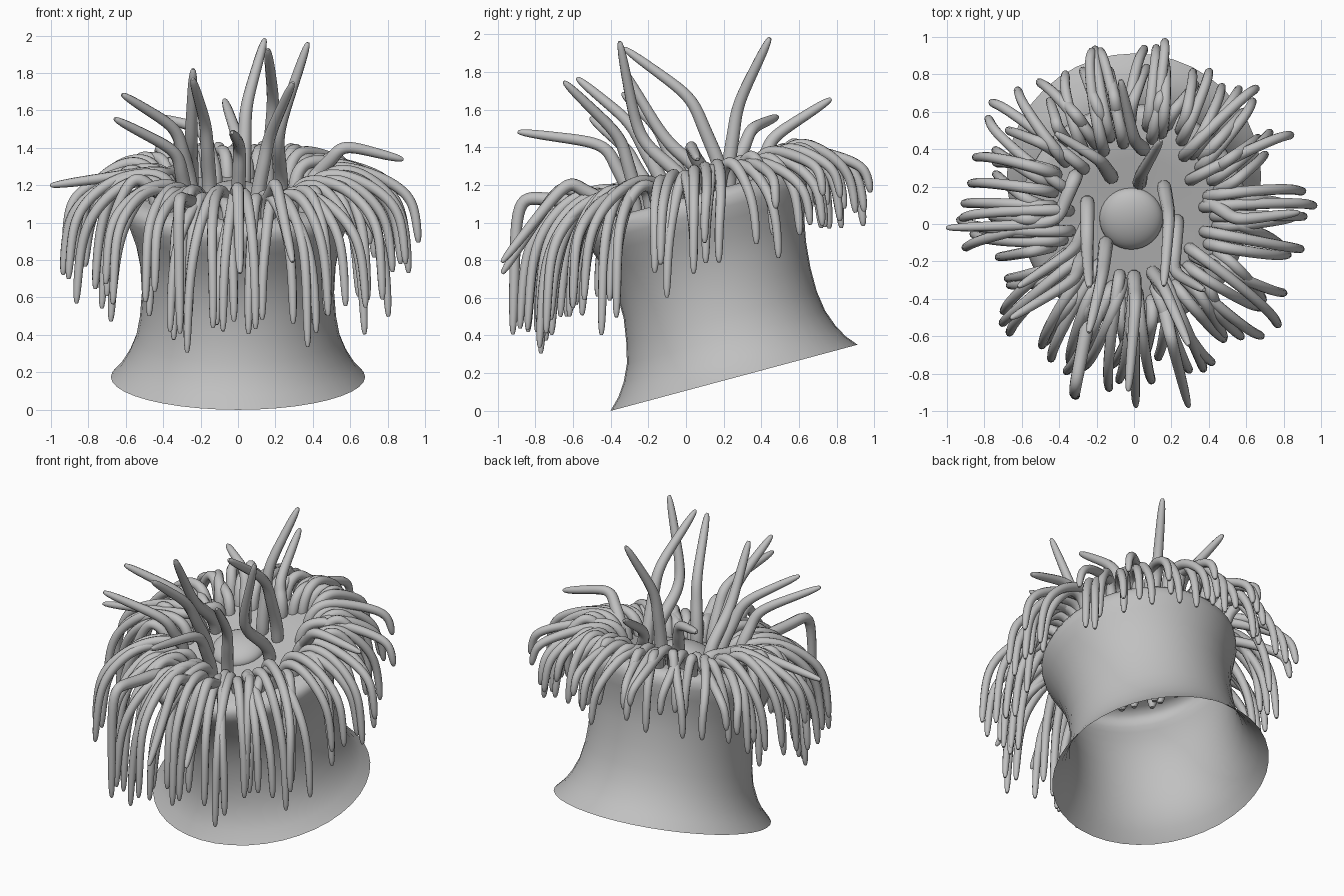
import bpy, bmesh, random
from math import sin, cos, pi, radians
from mathutils import Vector, Matrix

random.seed(4)
if "Cube" in bpy.data.objects:
    bpy.data.objects.remove(bpy.data.objects["Cube"])

grey = bpy.data.materials.new("soft_grey")
grey.use_nodes = True
colour = (0.53, 0.53, 0.53, 1)
grey.diffuse_color = colour
grey.node_tree.nodes["Principled BSDF"].inputs["Base Color"].default_value = colour

TILT = Matrix.Translation((0, 0.255, 0.175)) @ Matrix.Rotation(radians(15), 4, "X")


def add_mesh(name, bm, matrix):
    mesh = bpy.data.meshes.new(name)
    bm.to_mesh(mesh)
    bm.free()
    for p in mesh.polygons:
        p.use_smooth = True
    mesh.materials.append(grey)
    ob = bpy.data.objects.new(name, mesh)
    ob.matrix_world = matrix
    bpy.context.collection.objects.link(ob)


# Flared, open-bottomed column closed by the oral disc: (radius, height, lean)
profile = [(0.68, 0, 0), (0.625, 0.06, 0.005), (0.582, 0.13, 0.01),
           (0.545, 0.22, 0.015), (0.524, 0.33, 0.02), (0.514, 0.46, 0.03),
           (0.522, 0.6, 0.035), (0.545, 0.72, 0.035), (0.58, 0.82, 0.035),
           (0.605, 0.89, 0.035), (0.61, 0.94, 0.035), (0.59, 0.975, 0.035),
           (0.54, 0.992, 0.035), (0.34, 0.992, 0.03), (0.15, 0.985, 0.03)]
SIDES = 40
bm = bmesh.new()
rings = []
for r, h, lean in profile:
    rings.append([bm.verts.new((r * cos(2 * pi * i / SIDES),
                                r * sin(2 * pi * i / SIDES) + lean, h))
                  for i in range(SIDES)])
for a, b in zip(rings, rings[1:]):
    for i in range(SIDES):
        j = (i + 1) % SIDES
        bm.faces.new((a[i], a[j], b[j], b[i]))
bm.faces.new(rings[-1])
add_mesh("body_column", bm, TILT)

# Mouth dome in the middle of the disc
bm = bmesh.new()
bmesh.ops.create_uvsphere(bm, u_segments=32, v_segments=16, radius=0.17)
add_mesh("mouth_dome", bm, TILT @ Matrix.Translation((-0.015, 0.03, 0.985))
         @ Matrix.Diagonal((1, 1, 0.5, 1)))


# Tapered tentacles as bevelled curves
def tentacle(name, points, base, tip):
    cu = bpy.data.curves.new(name, "CURVE")
    cu.dimensions = "3D"
    cu.bevel_depth = 1
    cu.bevel_resolution = 3
    cu.resolution_u = 5
    cu.use_fill_caps = True
    pts = [Vector(p) for p in points]
    end = (pts[-1] - pts[-2]).normalized() * 0.014
    pts = [pts[0] - Vector((0, 0, 0.03))] + pts + [pts[-1] + end]
    sp = cu.splines.new("NURBS")
    last = len(pts) - 1
    sp.points.add(last)
    for i, p in enumerate(pts):
        sp.points[i].co = (*p, 1)
        sp.points[i].radius = base + (tip - base) * (i / last) ** 1.5
    sp.points[0].radius = base * 0.4
    sp.points[last].radius = tip * 0.45
    sp.order_u = 4
    sp.use_endpoint_u = True
    sp.use_smooth = True
    cu.materials.append(grey)
    bpy.context.collection.objects.link(bpy.data.objects.new(name, cu))


def disc_z(y):
    return 1.14 + 0.268 * (y - 0.03)


# Drooping rings: longer at the front, shorter at the back
def drooping(name, angle, root, reach, length):
    swing = random.uniform(-0.2, 0.16)

    def at(r, z, turn=0.0):
        a = angle + swing * turn
        return Vector((r * cos(a), 0.03 + r * sin(a), z))
    back = sin(angle)
    z0 = disc_z(0.03 + root * back)
    tip_z = 0.66 + 0.34 * back + random.uniform(-0.05, 0.17) + length
    top = z0 + 0.095 + 0.02 * back + random.uniform(-0.02, 0.03)
    fall = top - tip_z
    tentacle(name, [at(root, z0 - 0.04), at(root + 0.01, z0 + 0.08),
                    at(root + 0.1, top + 0.03, 0.2),
                    at(root * 0.45 + reach * 0.55, top, 0.5),
                    at(reach - 0.04, top - fall * 0.3, 0.8),
                    at(reach, top - fall * 0.65, 1),
                    at(reach + 0.01, tip_z, 1)], 0.036, 0.018)


for ring, (count, root, reach, length) in enumerate(
        [(36, 0.48, 0.79, 0.0), (32, 0.42, 0.87, 0.03), (18, 0.36, 0.92, 0.10)]):
    for i in range(count):
        a = 2 * pi * (i + 0.33 * ring + random.uniform(-0.25, 0.25)) / count
        drooping(f"drooping_tentacle_{ring}_{i}", a,
                 root + random.uniform(-0.03, 0.03) + 0.05 * sin(a),
                 reach + random.uniform(-0.04, 0.04) + 0.02 * sin(a), length)

# Raised and outstretched tentacles: root x, y, then bend and tip positions
raised = [
    ((0.03, 0.22), (0.04, 0.27, 1.62), (0.14, 0.44, 1.97)),
    ((0.16, 0.20), (0.19, 0.04, 1.66), (0.16, -0.32, 1.92)),
    ((0.23, 0.02), (0.21, -0.26, 1.48), (0.37, -0.35, 1.95)),
    ((-0.25, 0.12), (-0.25, -0.15, 1.5), (-0.24, -0.33, 1.81)),
    ((-0.15, -0.10), (-0.17, -0.28, 1.52), (-0.24, -0.57, 1.76)),
    ((0.10, -0.26), (0.16, -0.34, 1.45), (0.29, -0.64, 1.74)),
    ((-0.25, 0.0), (-0.32, -0.14, 1.5), (-0.61, -0.33, 1.68)),
    ((-0.28, -0.18), (-0.32, -0.30, 1.38), (-0.65, -0.50, 1.55)),
    ((0.05, 0.40), (0.0, 0.45, 1.45), (-0.07, 0.76, 1.65)),
    ((0.0, -0.28), (0.01, -0.42, 1.42), (-0.03, -0.88, 1.48)),
    ((-0.12, 0.25), (-0.18, 0.34, 1.5), (-0.41, 0.48, 1.56)),
    ((-0.31, 0.26), (-0.42, 0.0, 1.28), (-0.99, -0.02, 1.20)),
    ((0.40, 0.12), (0.55, 0.02, 1.42), (0.87, 0.06, 1.34)),
    ((0.15, -0.40), (0.20, -0.62, 1.24), (0.29, -0.97, 0.80)),
    ((-0.02, -0.42), (0.0, -0.66, 1.22), (0.01, -0.97, 0.74)),
    ((-0.22, -0.38), (-0.32, -0.90, 1.16), (-0.31, -0.92, 0.42)),
]
for i, ((x, y), bend, tip) in enumerate(raised):
    root = Vector((x, y, disc_z(y) - 0.03))
    bend, tip = Vector(bend), Vector(tip)
    tentacle(f"raised_tentacle_{i}",
             [root, root + Vector((0, 0, 0.12)), root.lerp(bend, 0.7), bend,
              bend.lerp(tip, 0.5), tip], 0.043, 0.018)
